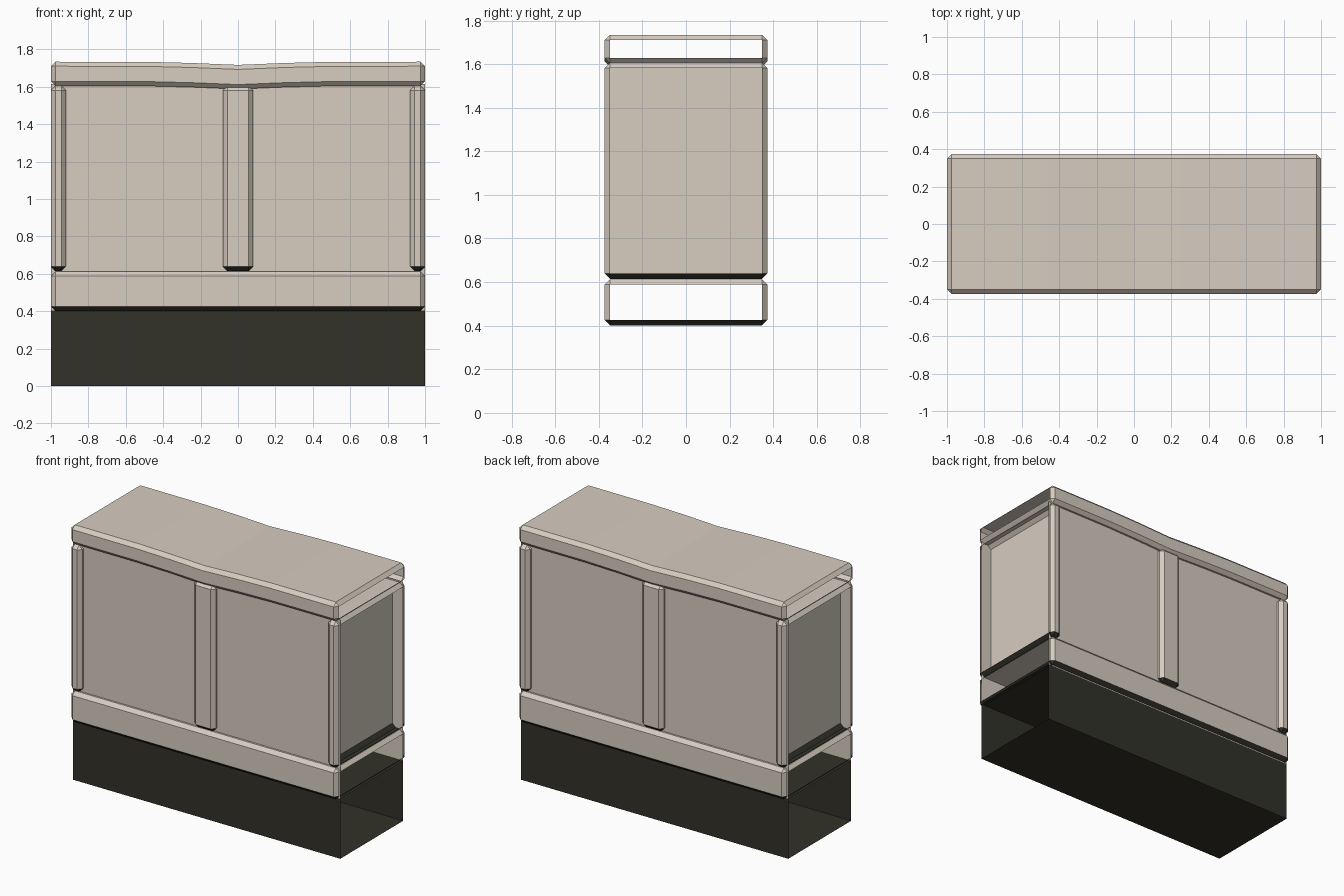
import bpy, bmesh
import math
from mathutils import Vector

if "Cube" in bpy.data.objects:
    bpy.data.objects.remove(bpy.data.objects["Cube"])


def colour(name, rgb):
    m = bpy.data.materials.new(name)
    m.diffuse_color = (*rgb, 1)
    m.use_nodes = True
    m.node_tree.nodes["Principled BSDF"].inputs["Base Color"].default_value = m.diffuse_color
    return m


STONE = colour("warm_stone", (0.68, 0.61, 0.53))
DARK = colour("dark_footing", (0.032, 0.031, 0.022))
Y = 0.373       # half depth of the projecting trim
WALL = 0.336    # half depth of the wall and footing


def block(name, lo, hi, bevel=0.0, mats=(STONE, DARK), dark_under=False, sag=0.0, no_floor=False):
    """Chamfered box; flat faces lying on the open ends x = +-1 are removed."""
    bm = bmesh.new()
    bmesh.ops.create_cube(bm, size=1)
    lo, hi = Vector(lo), Vector(hi)
    for v in bm.verts:
        v.co = Vector([(lo[i] + hi[i]) / 2 + v.co[i] * (hi[i] - lo[i]) for i in range(3)])
    if bevel:
        bmesh.ops.bevel(bm, geom=bm.edges[:], offset=bevel, segments=1,
                        affect='EDGES', profile=0.5)
    bm.normal_update()
    gone = [f for f in bm.faces
            if abs(f.normal.x) > 0.99 and abs(f.calc_center_median().x) > 0.99]
    if no_floor:
        gone += [f for f in bm.faces if f.normal.z < -0.99]
    bmesh.ops.delete(bm, geom=gone, context='FACES')
    # downward chamfers share the footing colour
    if dark_under:
        for f in bm.faces:
            if f.normal.z < -0.3:
                f.material_index = 1
    # worn dip towards the middle
    if sag:
        for x in (-0.5, -0.25, 0.0, 0.25, 0.5):
            bmesh.ops.bisect_plane(bm, geom=bm.verts[:] + bm.edges[:] + bm.faces[:],
                                   plane_co=(x, 0, 0), plane_no=(1, 0, 0))
        for v in bm.verts:
            a = min(abs(v.co.x) / 0.6, 1)
            v.co.z -= sag * (1 - math.sin(a * math.pi / 2))
    me = bpy.data.meshes.new(name)
    bm.to_mesh(me)
    bm.free()
    for m in mats:
        me.materials.append(m)
    ob = bpy.data.objects.new(name, me)
    bpy.context.collection.objects.link(ob)
    return ob


# footing, an open-ended dark tube set in under the plinth
block("footing", (-1, -WALL, 0), (1, WALL, 0.405), mats=(DARK,))

# plinth band and sagging coping
block("plinth", (-1, -Y, 0.402), (1, Y, 0.612), 0.024, dark_under=True, no_floor=True)
block("coping", (-1, -Y, 1.605), (1, Y, 1.734), 0.024, sag=0.017)

# pillars running through the wall
for name, x0, x1 in (("left_pillar", -1, -0.92),
                     ("middle_pillar", -0.08, 0.08),
                     ("right_pillar", 0.92, 1)):
    block(name, (x0, -Y, 0.615), (x1, Y, 1.605), 0.024, dark_under=True)

# recessed wall sheets, front and back
for name, s in (("front_panel", -1), ("back_panel", 1)):
    me = bpy.data.meshes.new(name)
    pts = [(-s * x, s * WALL, z) for x, z in
           ((-1, 0.405), (1, 0.405), (1, 1.615), (-1, 1.615))]
    me.from_pydata(pts, [], [(0, 1, 2, 3)])
    me.materials.append(STONE)
    bpy.context.collection.objects.link(bpy.data.objects.new(name, me))
